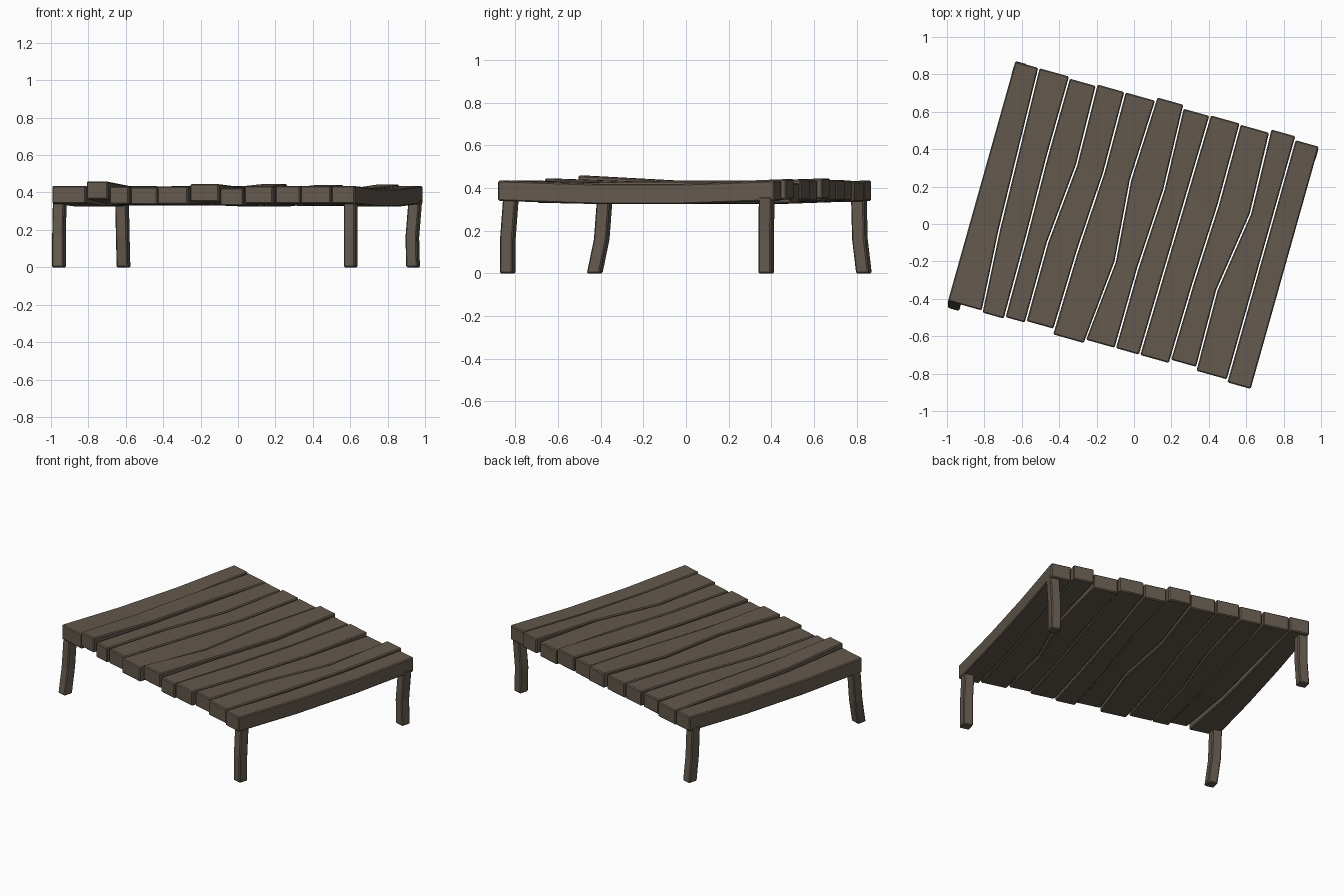
import bpy, bmesh, math
from mathutils import Matrix, Vector

if "Cube" in bpy.data.objects:
    bpy.data.objects.remove(bpy.data.objects["Cube"])

wood = bpy.data.materials.new("dark_weathered_wood")
wood.use_nodes = True
COLOUR = (0.125, 0.100, 0.075, 1)
wood.diffuse_color = COLOUR
wood.node_tree.nodes["Principled BSDF"].inputs["Base Color"].default_value = COLOUR

TURN = math.radians(-15.7)


def loft(name, rings, bevel):
    """Bridge a row of four-cornered rings into a closed, bevelled beam."""
    bm = bmesh.new()
    rows = [[bm.verts.new(p) for p in ring] for ring in rings]
    for a, b in zip(rows, rows[1:]):
        for i in range(4):
            j = (i + 1) % 4
            bm.faces.new((a[i], a[j], b[j], b[i]))
    bm.faces.new(rows[0])
    bm.faces.new(rows[-1])
    bmesh.ops.recalc_face_normals(bm, faces=bm.faces)
    mesh = bpy.data.meshes.new(name)
    bm.to_mesh(mesh)
    bm.free()
    mesh.materials.append(wood)
    obj = bpy.data.objects.new(name, mesh)
    bpy.context.collection.objects.link(obj)
    mod = obj.modifiers.new("worn_edges", "BEVEL")
    mod.width = bevel
    mod.segments = 1
    mod.angle_limit = math.radians(40)
    return obj


# Seams between planks: position at front, bend at each third, position at back
seams = [
    (-.85, 0, 0, -.85), (-.655, -.01, -.005, -.715), (-.53, 0, -.005, -.544),
    (-.416, -.01, .02, -.393), (-.26, 0, .015, -.237), (-.083, .035, -.01, -.066),
    (.083, 0, .02, .085), (.218, 0, 0, .235), (.384, 0, .01, .402),
    (.53, -.02, .03, .567), (.706, 0, 0, .707), (.843, 0, 0, .843),
]
# Each plank: front overhang, back overhang, lift at front, middle and back
planks = [
    (0, 0, 0, -.015, 0), (.01, 0, .024, 0, -.005), (0, -.01, -.003, -.01, 0),
    (-.01, 0, -.005, -.01, .003), (.02, 0, -.003, -.01, 0), (0, .02, .01, -.005, .01),
    (0, 0, -.01, -.015, 0), (0, .005, 0, -.01, .005), (-.02, 0, 0, -.012, -.012),
    (0, .02, 0, -.01, .007), (.015, 0, 0, -.015, 0),
]
HALF, GAP, BASE, THICK = .665, .004, .34, .095


def seam_at(seam, t):
    front, bend_a, bend_b, back = seam
    bend = {1: bend_a, 2: bend_b}.get(round(t * 3), 0)
    return front + (back - front) * t + bend


for n, (over_f, over_b, zf, zm, zb) in enumerate(planks):
    rings = []
    for k in range(4):
        t = k / 3
        y = -HALF + 2 * HALF * t
        y += {0: -over_f, 3: over_b}.get(k, 0)
        z = BASE + (zf, zm, zm, zb)[k]
        left = seam_at(seams[n], t) + GAP
        right = seam_at(seams[n + 1], t) - GAP
        rings.append([(left, y, z), (right, y, z),
                      (right, y, z + THICK), (left, y, z + THICK)])
    plank = loft(f"top_plank_{n + 1}", rings, .006)
    plank.rotation_euler.z = TURN

# Crooked legs: centre at the foot, knee and top
legs = {
    "front_right_leg": [(-.957, -.428), (-.957, -.395), (-.953, -.38)],
    "back_right_leg": [(-.612, .834), (-.616, .815), (-.62, .81)],
    "front_left_leg": [(.603, -.835), (.603, -.835), (.603, -.82)],
    "back_left_leg": [(.936, .376), (.932, .376), (.948, .378)],
}
spin = Matrix.Rotation(TURN, 3, "Z")
SIDE = .031
for name, path in legs.items():
    rings = []
    for (x, y), z in zip(path, (0, .16, BASE + .02)):
        corners = ((-SIDE, -SIDE, 0), (SIDE, -SIDE, 0), (SIDE, SIDE, 0), (-SIDE, SIDE, 0))
        rings.append([Vector((x, y, z)) + spin @ Vector(c) for c in corners])
    loft(name, rings, .006)
